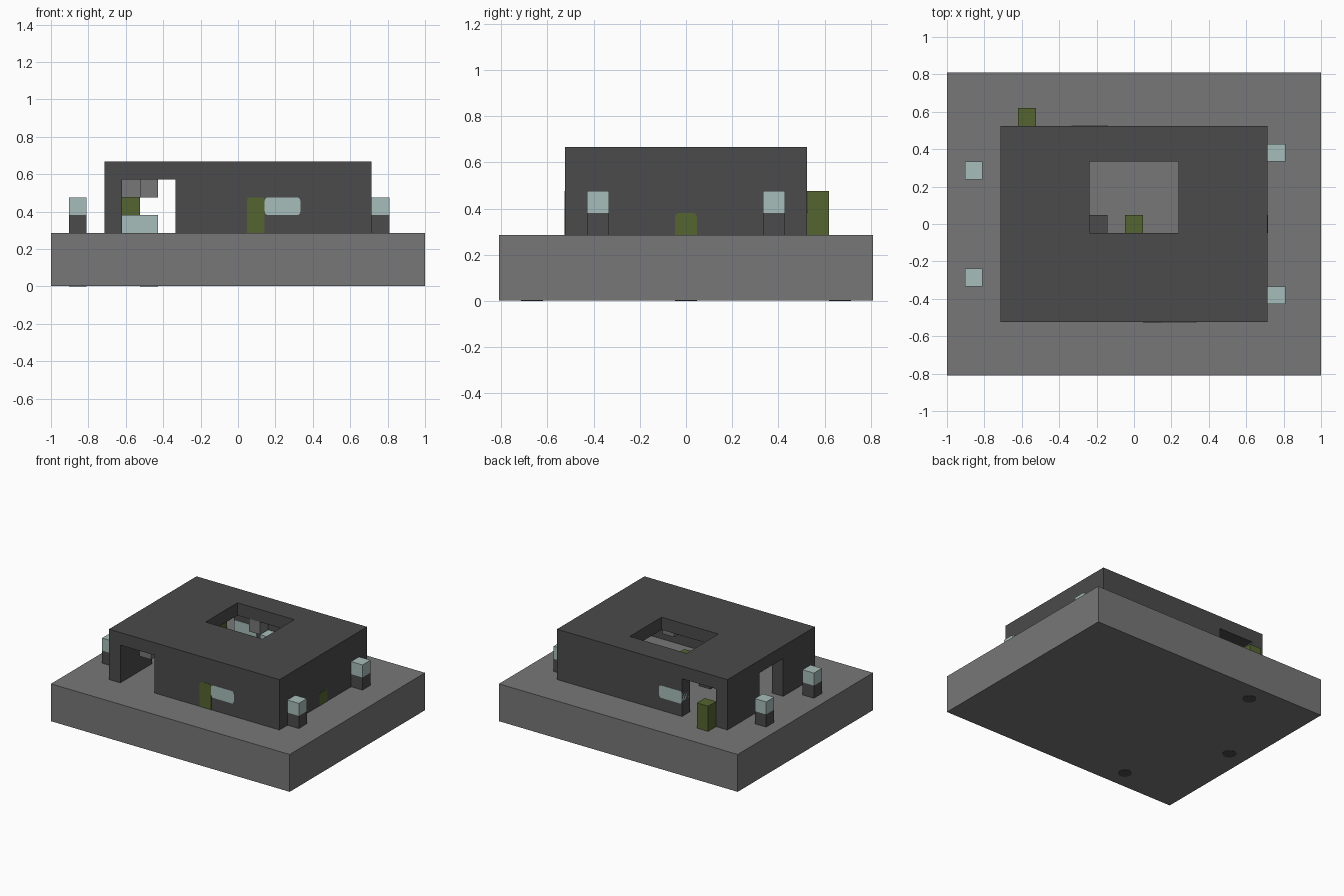
import bpy
import bmesh
from math import cos, sin, pi

old = bpy.data.objects.get("Cube")
if old:
    bpy.data.objects.remove(old, do_unlink=True)

U = 2 / 21          # one block of the grid
GROUND = 3 * U      # top of the base slab


def material(name, rgb):
    m = bpy.data.materials.new(name)
    m.use_nodes = True
    m.diffuse_color = (*rgb, 1)
    m.node_tree.nodes["Principled BSDF"].inputs["Base Color"].default_value = (*rgb, 1)
    return m


GREY = material("stone_grey", (0.185, 0.185, 0.185))
DARK = material("dark_grey", (0.07, 0.07, 0.07))
GLASS = material("pale_blue", (0.39, 0.51, 0.49))
GREEN = material("olive_green", (0.09, 0.13, 0.03))


def finish(name, bm, mat):
    bmesh.ops.recalc_face_normals(bm, faces=bm.faces)
    mesh = bpy.data.meshes.new(name)
    bm.to_mesh(mesh)
    bm.free()
    obj = bpy.data.objects.new(name, mesh)
    bpy.context.collection.objects.link(obj)
    if mat:
        mesh.materials.append(mat)
    return obj


def box(name, lo, hi, mat=None):
    """Box between two corners given in blocks, z counted from the ground."""
    bm = bmesh.new()
    bmesh.ops.create_cube(bm, size=1)
    for v in bm.verts:
        v.co = [U * (a if c < 0 else b) for c, a, b in zip(v.co, lo, hi)]
        v.co.z += GROUND
    return finish(name, bm, mat)


def block(name, x, y, z, mat, height=1):
    return box(name, (x - .5, y - .5, z), (x + .5, y + .5, z + height), mat)


def panel(name, a, b, z0, z1, d0, d1, mat, axis="y", round_base=True):
    """Round-cornered panel in a wall, spanning depth d0 to d1 along the axis."""
    r, pts = 0.2, []
    corners = [(b - r, z1 - r, 0), (a + r, z1 - r, 1), (a + r, z0 + r, 2), (b - r, z0 + r, 3)]
    for cx, cz, q in corners:
        if q > 1 and not round_base:
            pts.append((a if q == 2 else b, z0))
            continue
        for i in range(5):
            t = (q + i / 4) * pi / 2
            pts.append((cx + r * cos(t), cz + r * sin(t)))
    bm = bmesh.new()
    rings = []
    for d in (d0, d1):
        rings.append([bm.verts.new((p * U, d * U, z * U + GROUND) if axis == "y"
                                   else (d * U, p * U, z * U + GROUND)) for p, z in pts])
    for ring in rings:
        bm.faces.new(ring)
    n = len(pts)
    for i in range(n):
        j = (i + 1) % n
        bm.faces.new((rings[0][i], rings[0][j], rings[1][j], rings[1][i]))
    return finish(name, bm, mat)


# Base slab with three dark discs set in its underside
box("base_slab", (-10.5, -8.5, -2.97), (10.5, 8.5, 0), GREY)
for name, x, y in (("front", -5, -7), ("side", -9, 0), ("back", -5, 7)):
    bm = bmesh.new()
    bmesh.ops.create_cone(bm, cap_ends=True, segments=24, radius1=U / 2, radius2=U / 2, depth=0.006)
    bmesh.ops.translate(bm, verts=bm.verts, vec=(x * U, y * U, 0.003))
    finish(name + "_underside_disc", bm, DARK)

# Hollow building with a roof opening and three doorways
building = box("building", (-7.5, -5.5, 0), (7.5, 5.5, 4), DARK)
cuts = {
    "room_cutter": ((-6.5, -4.5, -1), (6.5, 4.5, 3)),
    "roof_cutter": ((-2.5, -.5, 2.5), (2.5, 3.5, 5)),
    "front_back_cutter": ((-6.5, -7, -1), (-3.5, 7, 3)),
    "side_cutter": ((-9, -1.5, -1), (-5, 1.5, 3)),
}
for name, (lo, hi) in cuts.items():
    cutter = box(name, lo, hi)
    cutter.hide_render = True
    cutter.hide_set(True)
    cutter.display_type = 'WIRE'
    mod = building.modifiers.new(name, 'BOOLEAN')
    mod.operation = 'DIFFERENCE'
    mod.solver = 'EXACT'
    mod.object = cutter

# Bake the cuts and drop the cutters
bpy.context.view_layer.update()
cut_mesh = bpy.data.meshes.new_from_object(
    building.evaluated_get(bpy.context.evaluated_depsgraph_get()))
building.modifiers.clear()
building.data = cut_mesh
for name in cuts:
    bpy.data.objects.remove(bpy.data.objects[name], do_unlink=True)

# Windows and doors running through the walls
panel("front_window", 1.5, 3.5, 1, 2, -5.52, -4.48, GLASS)
panel("front_door", .5, 1.5, 0, 2, -5.52, -4.48, GREEN, round_base=False)
panel("back_window", -3.5, -1.5, 1, 2, 4.48, 5.52, GLASS)
panel("side_door", -.5, .5, 0, 1, 6.48, 7.52, GREEN, axis="x", round_base=False)

# Lamp posts beside the building
for x, y in ((8, 4), (-9, 3)):
    for side in (-1, 1):
        block("lamp_post", x, side * y, 0, DARK)
        block("lamp_head", x, side * y, 1, GLASS)

# Loose blocks outside and inside
block("back_green_post", -6, 6, 0, GREEN, 2)
block("inner_green_post", 0, 0, 0, GREEN, 2)
block("inner_dark_block", -2, 0, 0, DARK)
block("ceiling_block_front", -5, -4, 2, GREY)
block("ceiling_block_middle", -6, 2, 2, GREY)
block("back_wall_block", -1, 4, 2, GREY)
block("front_wall_block", 4, -4, 1, GREY)
block("back_wall_lamp", 0, 4, 1, GLASS)
box("floor_bench", (-6.5, 1.5, 0), (-4.5, 2.5, 1), GLASS)
